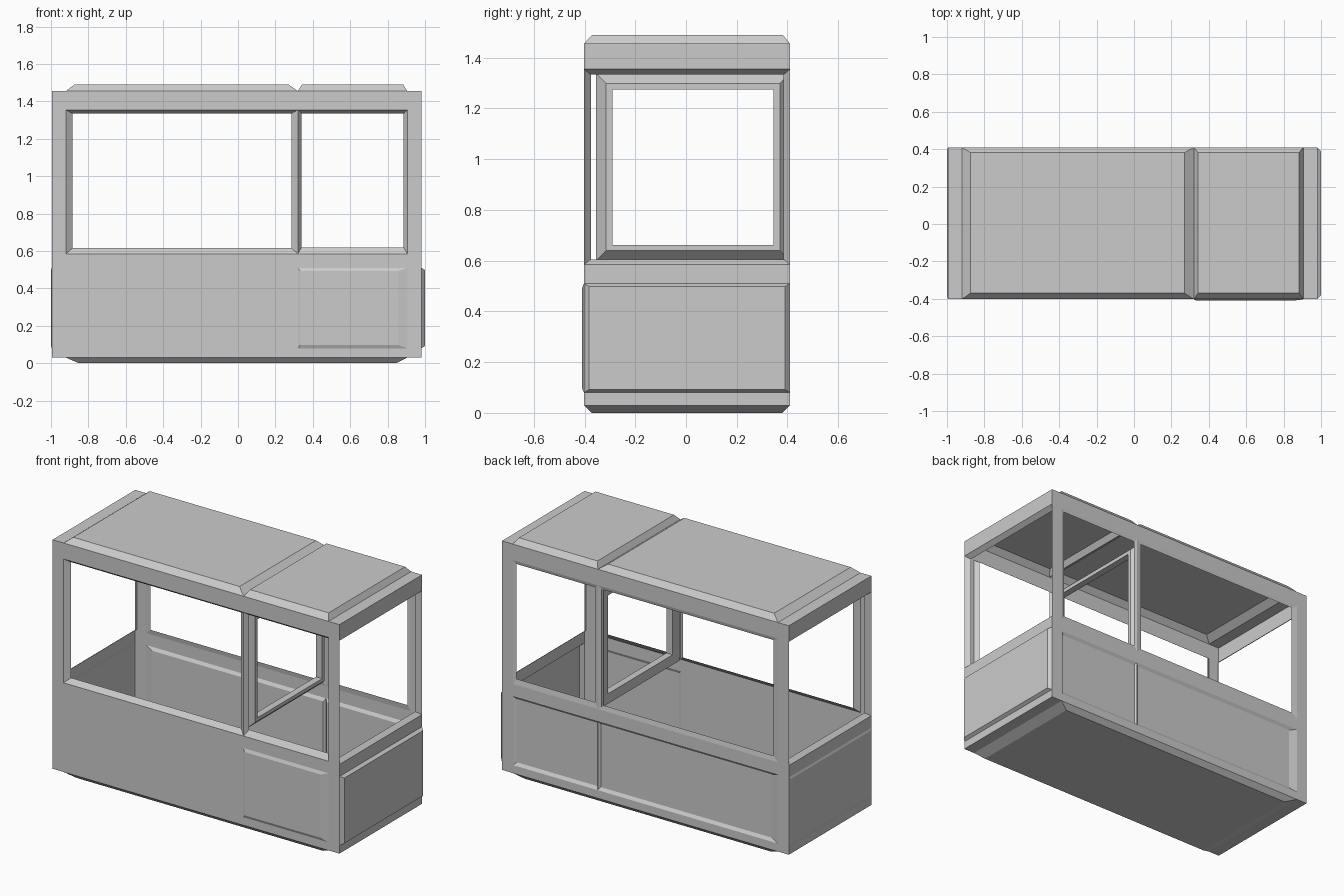
import bpy, bmesh

if "Cube" in bpy.data.objects:
    bpy.data.objects.remove(bpy.data.objects["Cube"])

X0, X1 = -0.995, 0.98
Y0, Y1 = -0.402, 0.41
Z0, Z1 = 0.03, 1.455
US = [X0, -0.92, 0.32, 0.905, X1]           # grid lines along the length
VS = [Z0, 0.08, 0.51, 0.585, 1.355, Z1]     # grid lines up the height


def finish(name, bm):
    bmesh.ops.remove_doubles(bm, verts=bm.verts, dist=1e-5)
    me = bpy.data.meshes.new(name)
    bm.to_mesh(me)
    bm.free()
    ob = bpy.data.objects.new(name, me)
    bpy.context.collection.objects.link(ob)
    return ob


def rect(u0, u1, v0, v1):
    return [(u0, v0), (u1, v0), (u1, v1), (u0, v1)]


def wall(name, place, flip, us, vs, cells):
    """Sheet wall on a grid; cells maps (i, j) to (insets l r b t, depth, is_open)."""
    bm = bmesh.new()

    def face(pts):
        vs_ = [bm.verts.new(place(*p)) for p in pts]
        bm.faces.new(vs_[::-1] if flip else vs_)

    for i in range(len(us) - 1):
        for j in range(len(vs) - 1):
            a = rect(us[i], us[i + 1], vs[j], vs[j + 1])
            if (i, j) not in cells:
                face([(u, v, 0) for u, v in a])
                continue
            (l, r, b, t), d, is_open = cells[i, j]
            c = rect(us[i] + l, us[i + 1] - r, vs[j] + b, vs[j + 1] - t)
            for k in range(4):
                n = (k + 1) % 4
                face([(*a[k], 0), (*a[n], 0), (*c[n], d), (*c[k], d)])
            if not is_open:
                face([(u, v, d) for u, v in c])
    return finish(name, bm)


WIN_LONG = (0.035, 0.035, 0.03, 0.02)
WIN_SHORT = (0.02, 0.02, 0.035, 0.02)
EDGE = (0.03, 0.03, 0.018, 0.018)

# Front wall: two bevelled windows, one raised lower panel
wall("front_wall", lambda u, v, d: (u, Y0 - d, v), False, US, VS, {
    (1, 3): (WIN_LONG, -0.026, True),
    (2, 3): (WIN_SHORT, -0.026, True),
    (2, 1): ((0.012, 0.05, 0.018, 0.018), 0.008, False)})

# Back wall: two windows, two recessed lower panels
wall("back_wall", lambda u, v, d: (u, Y1 + d, v), True, US, VS, {
    (1, 3): (WIN_LONG, -0.005, True),
    (2, 3): (WIN_SHORT, -0.005, True),
    (1, 1): ((0.05, 0.012, 0.018, 0.018), -0.012, False),
    (2, 1): ((0.012, 0.02, 0.018, 0.018), -0.012, False)})

# End walls: full-width window above, raised panel below
END_WIN = (0.027, 0.025, 0.02, 0.022)
END_PANEL = (0.02, 0.02, 0.012, 0.012)
wall("right_wall", lambda u, v, d: (X1 + d, u, v), False, [Y0, Y1], VS, {
    (0, 3): (END_WIN, -0.03, True),
    (0, 1): (END_PANEL, 0.02, False)})
wall("left_wall", lambda u, v, d: (X0 - d, u, v), True, [Y0, Y1], VS, {
    (0, 3): (END_WIN, -0.03, True),
    (0, 1): (END_PANEL, 0.005, False)})

# Roof with two raised panels
wall("roof", lambda u, v, d: (u, v, Z1 + d), False, US, [Y0, Y1], {
    (1, 0): ((0.045, 0.05, 0.032, 0.028), 0.035, False),
    (2, 0): ((0.022, 0.022, 0.032, 0.028), 0.035, False)})

# Floor with one lowered panel
wall("floor", lambda u, v, d: (u, v, Z0 - d), True, [X0, -0.92, 0.905, X1], [Y0, Y1], {
    (1, 0): ((0.07, 0.06, 0.03, 0.03), 0.03, False)})

# Partition frame inside, tapered towards the right end
bm = bmesh.new()
loops = [(0.295, rect(-0.355, 0.408, 0.60, 1.338)),
         (0.338, rect(-0.315, 0.37, 0.64, 1.298)),
         (0.338, rect(-0.29, 0.345, 0.662, 1.274)),
         (0.295, rect(-0.29, 0.345, 0.662, 1.274))]
rings = [[bm.verts.new((x, y, z)) for y, z in r] for x, r in loops]
for a, b in zip(rings, rings[1:] + rings[:1]):
    for k in range(4):
        n = (k + 1) % 4
        bm.faces.new((a[k], a[n], b[n], b[k]))
bmesh.ops.recalc_face_normals(bm, faces=bm.faces)
finish("partition_frame", bm)
